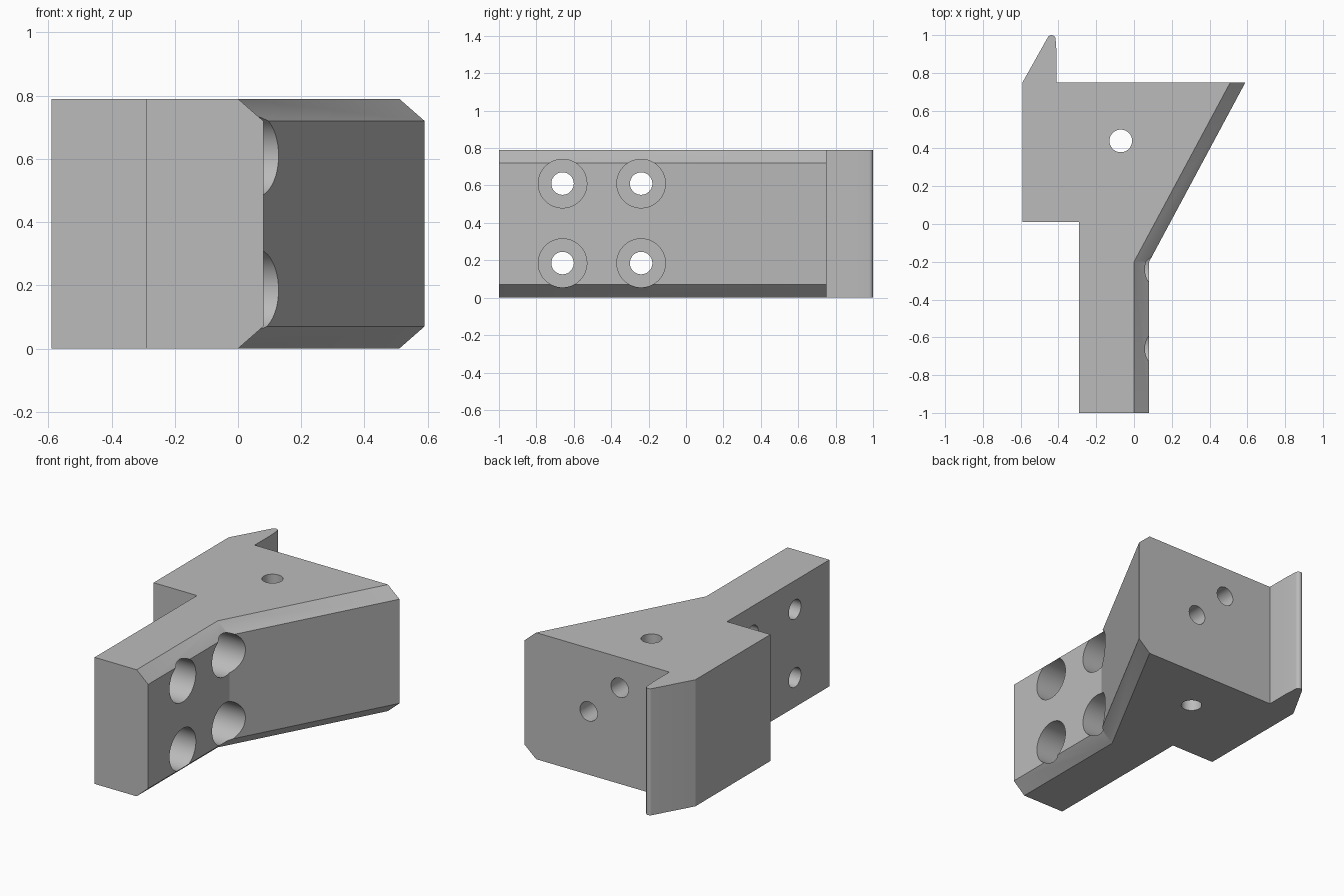
import bpy
import bmesh
from math import radians, cos, sin
from mathutils import Vector

default = bpy.data.objects.get("Cube")
if default:
    bpy.data.objects.remove(default, do_unlink=True)

HEIGHT = 0.79
CHAMFER_X, CHAMFER_Z = 0.08, 0.07

grey = bpy.data.materials.new("plain_grey")
grey.use_nodes = True
colour = (0.5, 0.5, 0.5, 1)
grey.diffuse_color = colour
grey.node_tree.nodes["Principled BSDF"].inputs["Base Color"].default_value = colour


def outline(inset):
    """Plan of the bracket; the right-hand side moves in by inset."""
    tip = [(-0.437 + 0.022 * cos(radians(a)), 0.978 + 0.022 * sin(radians(a)))
           for a in range(0, 151, 15)]
    side = [(0.08 - inset, -1), (0.08 - inset, -0.2), (0.59 - inset, 0.75)]
    lip = [(-0.41, 0.75), (-0.41, 0.91)] + tip
    rear = [(-0.59, 0.75), (-0.59, 0.01), (-0.29, 0.01), (-0.29, -1)]
    return side + lip + rear


# Bracket body: stacked outlines give the chamfered right-hand edges
bm = bmesh.new()
layers = [(0, CHAMFER_X), (CHAMFER_Z, 0), (HEIGHT - CHAMFER_Z, 0), (HEIGHT, CHAMFER_X)]
rings = [[bm.verts.new((x, y, z)) for x, y in outline(inset)] for z, inset in layers]
count = len(rings[0])
for low, high in zip(rings, rings[1:]):
    for i in range(count):
        j = (i + 1) % count
        bm.faces.new((low[i], low[j], high[j], high[i]))
bm.faces.new(rings[0][::-1])
bm.faces.new(rings[-1])
# Merge the coplanar wall strips away from the chamfers
bmesh.ops.dissolve_limit(bm, angle_limit=radians(1), verts=bm.verts[:], edges=bm.edges[:])
bmesh.ops.recalc_face_normals(bm, faces=bm.faces[:])
mesh = bpy.data.meshes.new("bracket_body")
bm.to_mesh(mesh)
bm.free()
mesh.materials.append(grey)
body = bpy.data.objects.new("bracket_body", mesh)
bpy.context.collection.objects.link(body)


def drill(start, end, radius):
    """Cut a round hole between two points."""
    start, end = Vector(start), Vector(end)
    axis = end - start
    bpy.ops.mesh.primitive_cylinder_add(vertices=48, radius=radius, depth=axis.length,
                                        location=(start + end) / 2)
    cutter = bpy.context.object
    cutter.name = "hole_cutter"
    cutter.hide_render = True
    cutter.rotation_euler = axis.to_track_quat("Z", "Y").to_euler()
    cutter.data.materials.append(grey)
    cut = body.modifiers.new("hole", "BOOLEAN")
    cut.operation = "DIFFERENCE"
    cut.solver = "EXACT"
    cut.object = cutter
    bpy.context.view_layer.objects.active = body
    bpy.ops.object.modifier_apply(modifier=cut.name)
    bpy.data.objects.remove(cutter, do_unlink=True)


# Counterbored bolt holes through the arm
for y in (-0.66, -0.24):
    for z in (0.185, 0.61):
        drill((-0.14, y, z), (0.4, y, z), 0.13)
        drill((-0.5, y, z), (0.3, y, z), 0.06)

# Vertical hole and the two blind holes in the back
drill((-0.07, 0.44, -0.2), (-0.07, 0.44, 1), 0.06)
for x, z in ((0.147, 0.395), (-0.067, 0.6)):
    drill((x, 0.4, z), (x, 0.9, z), 0.06)

# Smooth round surfaces, crisp edges
bpy.ops.object.select_all(action="DESELECT")
body.select_set(True)
bpy.context.view_layer.objects.active = body
bpy.ops.object.shade_smooth_by_angle(angle=radians(20))
